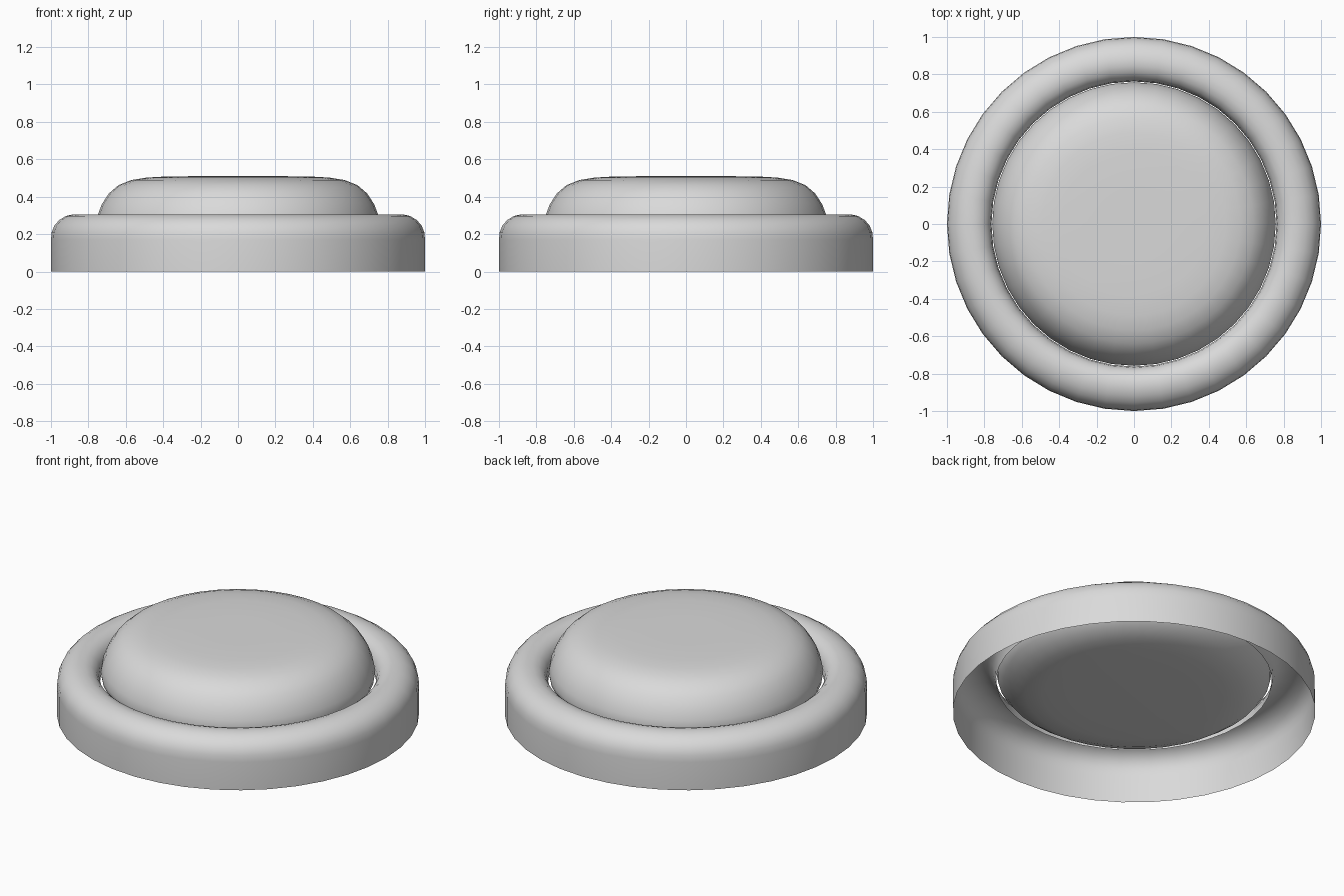
import bpy
import bmesh
from math import cos, sin, pi, radians

cube = bpy.data.objects.get("Cube")
if cube:
    bpy.data.objects.remove(cube, do_unlink=True)

# One plain grey for everything
GREY = (0.7, 0.7, 0.7, 1)
grey = bpy.data.materials.new("light_grey")
grey.use_nodes = True
grey.diffuse_color = GREY
grey.node_tree.nodes["Principled BSDF"].inputs["Base Color"].default_value = GREY

SIDES = 40


def lathe(name, profile, capped=False):
    """Turn a (radius, height) profile, listed upward on the outside, around z."""
    bm = bmesh.new()
    angles = [2 * pi * i / SIDES for i in range(SIDES)]
    rings = [[bm.verts.new((r * cos(a), r * sin(a), z)) for a in angles]
             for r, z in profile]
    for low, high in zip(rings, rings[1:]):
        for i in range(SIDES):
            k = (i + 1) % SIDES
            bm.faces.new((low[i], low[k], high[k], high[i]))
    if capped:
        bm.faces.new(rings[0][::-1])
        bm.faces.new(rings[-1])
    mesh = bpy.data.meshes.new(name)
    bm.to_mesh(mesh)
    bm.free()
    mesh.materials.append(grey)
    obj = bpy.data.objects.new(name, mesh)
    bpy.context.collection.objects.link(obj)
    bpy.ops.object.select_all(action="DESELECT")
    obj.select_set(True)
    bpy.context.view_layer.objects.active = obj
    bpy.ops.object.shade_smooth_by_angle(angle=radians(40))


# Thin outer housing, open below, rolled over at the top into an inner lip
lathe("housing_ring", [
    (1.0, 0), (1.0, 0.17), (0.996, 0.21), (0.981, 0.247), (0.955, 0.276),
    (0.92, 0.297), (0.88, 0.306), (0.845, 0.305), (0.812, 0.294),
    (0.785, 0.272), (0.768, 0.24), (0.762, 0.195),
])

# Domed push button with a rounded, flat-bottomed underside
lathe("push_button", [
    (0.3, 0.108), (0.5, 0.111), (0.6, 0.122), (0.67, 0.15), (0.72, 0.185),
    (0.752, 0.225), (0.758, 0.26), (0.749, 0.305), (0.728, 0.36),
    (0.69, 0.418), (0.64, 0.461), (0.57, 0.489), (0.49, 0.502),
    (0.39, 0.508), (0.2, 0.51),
], capped=True)
